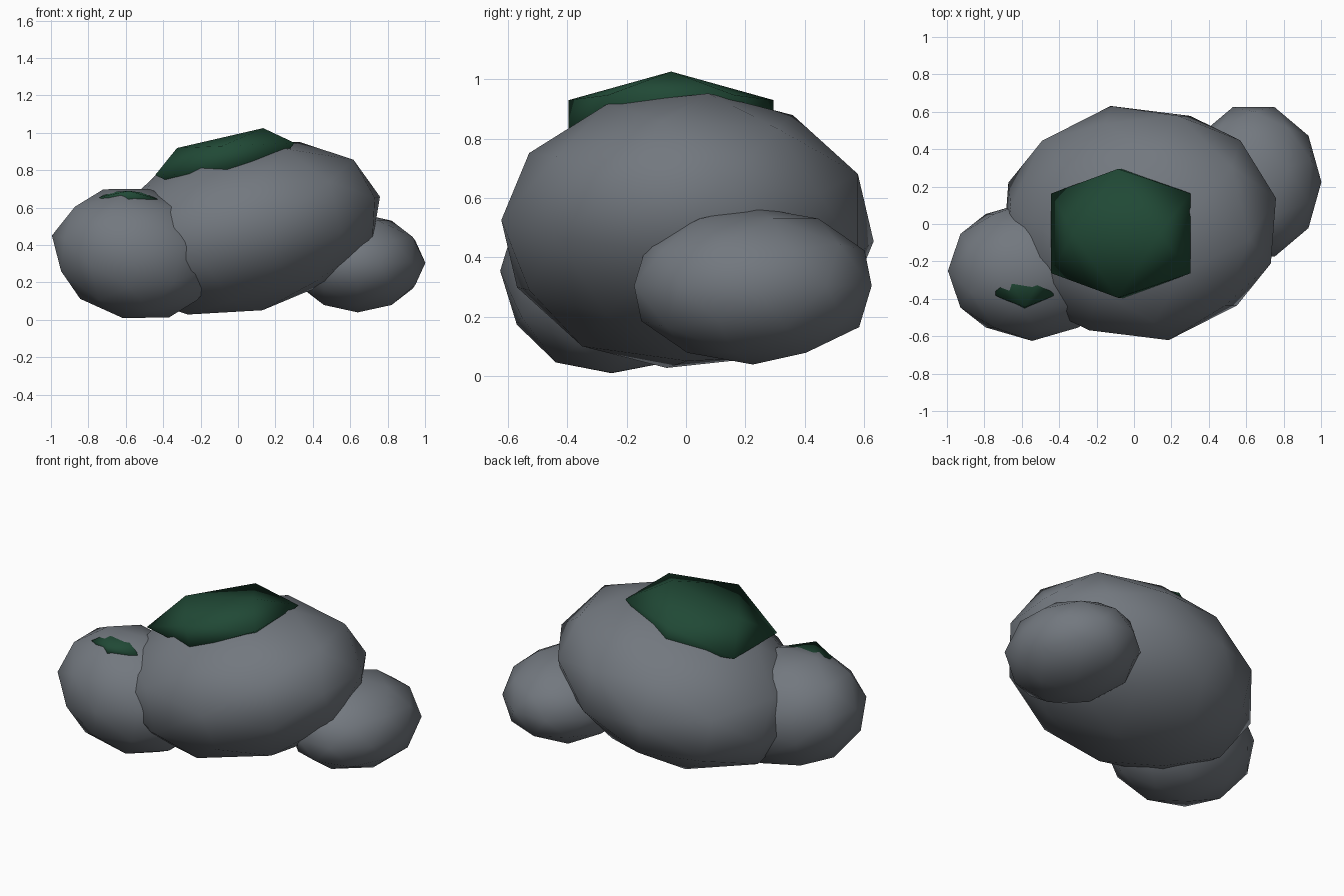
import bpy, bmesh, math
from mathutils import Matrix, Vector, Euler

if "Cube" in bpy.data.objects:
    bpy.data.objects.remove(bpy.data.objects["Cube"])


def material(name, rgb):
    m = bpy.data.materials.new(name)
    m.diffuse_color = (*rgb, 1)
    m.use_nodes = True
    m.node_tree.nodes["Principled BSDF"].inputs["Base Color"].default_value = m.diffuse_color
    return m


stone = material("grey stone", (0.17, 0.188, 0.212))
moss = material("dark green moss", (0.0145, 0.066, 0.036))


def blob(name, mat, centre, radii, tilt=(0, 0, 0), spin=0, detail=0, pole=False):
    """Squashed icosahedron with an edge (or a corner, if pole) on top."""
    bm = bmesh.new()
    phi = (1 + 5 ** 0.5) / 2
    for a in (-1, 1):
        for b in (-phi, phi):
            for co in ((a, 0, b), (0, b, a), (b, a, 0)):
                bm.verts.new(Vector(co).normalized())
    bmesh.ops.convex_hull(bm, input=bm.verts)
    if detail:
        bmesh.ops.subdivide_edges(bm, edges=bm.edges[:], cuts=detail, use_grid_fill=True)
        for v in bm.verts:
            v.co.normalize()
    rot = Euler([math.radians(t) for t in tilt]).to_matrix().to_4x4()
    lean = Matrix.Rotation(math.atan(1 / phi) if pole else 0, 4, 'Y')
    bm.transform(Matrix.Translation(centre) @ rot @ Matrix.Diagonal((*radii, 1))
                 @ Matrix.Rotation(math.radians(spin), 4, 'Z') @ lean)
    bmesh.ops.recalc_face_normals(bm, faces=bm.faces[:])
    for f in bm.faces:
        f.smooth = True
    me = bpy.data.meshes.new(name)
    bm.to_mesh(me)
    bm.free()
    me.materials.append(mat)
    ob = bpy.data.objects.new(name, me)
    bpy.context.collection.objects.link(ob)
    return ob


# Three overlapping boulders
blob("main_boulder", stone, (0.03, 0.005, 0.49), (0.765, 0.64, 0.45), (0, -13, 0), 12, 1)
blob("left_boulder", stone, (-0.545, -0.25, 0.355), (0.46, 0.375, 0.352), (0, 12, 0), 0, 1)
blob("right_boulder", stone, (0.64, 0.225, 0.305), (0.362, 0.42, 0.265), (0, 0, 0), 18, 1, True)

# Moss caps: faceted pads sunk into the tops
blob("main_moss", moss, (-0.07, -0.05, 0.86), (0.45, 0.405, 0.135), (0, -13, 0))
blob("left_moss", moss, (-0.585, -0.28, 0.635), (0.182, 0.2, 0.054), (-9, 2, 0))
